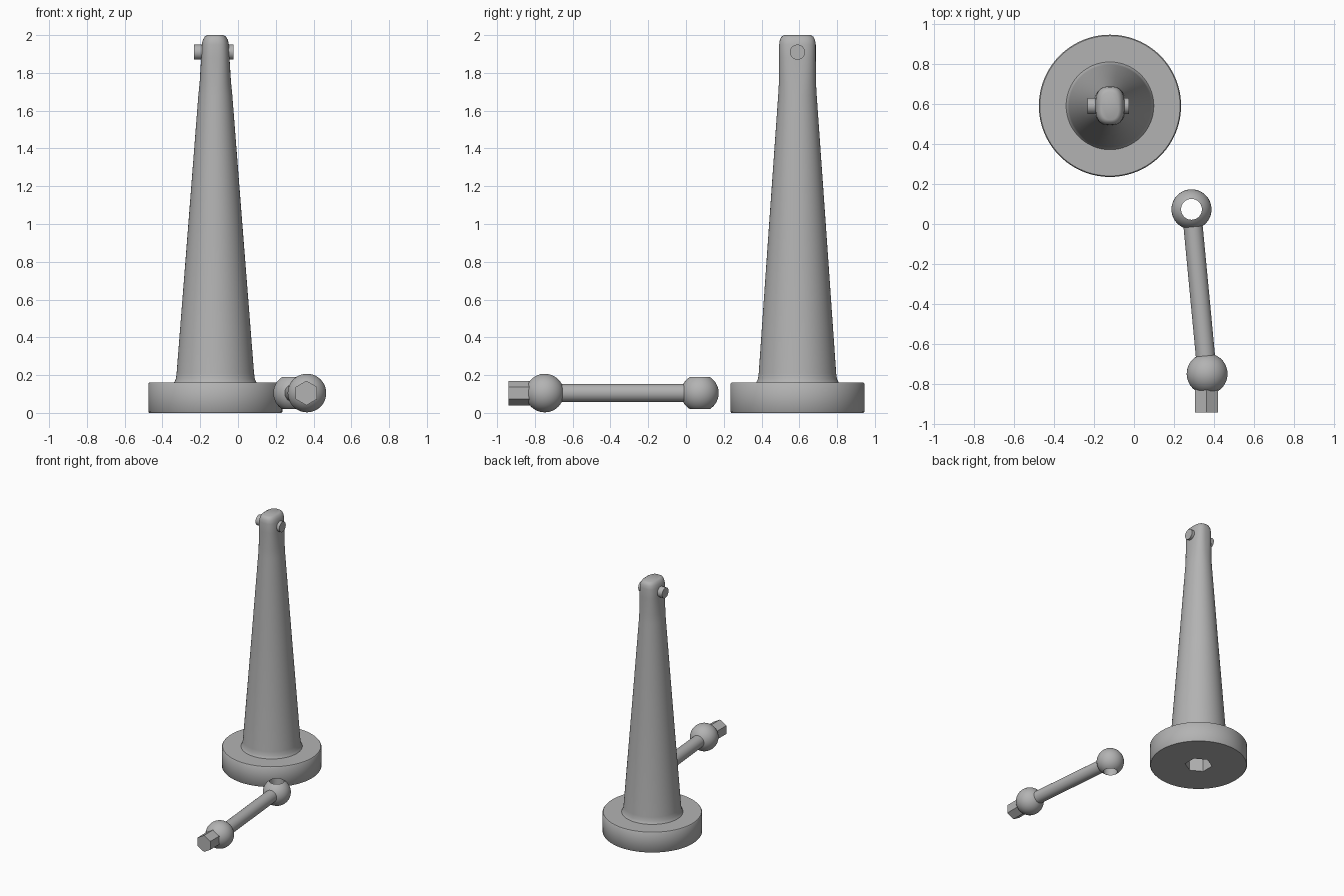
import bpy, math
from math import sin, cos, pi, radians
from mathutils import Vector

cube = bpy.data.objects.get("Cube")
if cube:
    bpy.data.objects.remove(cube, do_unlink=True)

grey = bpy.data.materials.new("plain grey")
grey.use_nodes = True
colour = (0.45, 0.45, 0.45, 1)
grey.diffuse_color = colour
grey.node_tree.nodes["Principled BSDF"].inputs["Base Color"].default_value = colour


def finish(ob, name, angle=35):
    ob.name = name
    ob.data.materials.clear()
    ob.data.materials.append(grey)
    bpy.ops.object.select_all(action="DESELECT")
    ob.select_set(True)
    bpy.context.view_layer.objects.active = ob
    if angle:
        bpy.ops.object.shade_smooth_by_angle(angle=radians(angle))
    return ob


def loft(name, rings, centre, closed=False, angle=35):
    """Skin equal-length rings of points; cap the ends, or join last to first."""
    n = len(rings[0])
    verts = [p for ring in rings for p in ring]
    faces = []
    for i in range(len(rings) if closed else len(rings) - 1):
        a, b = i * n, (i + 1) % len(rings) * n
        for j in range(n):
            k = (j + 1) % n
            faces.append((a + j, a + k, b + k, b + j))
    if not closed:
        faces.append(tuple(reversed(range(n))))
        faces.append(tuple(range(len(verts) - n, len(verts))))
    mesh = bpy.data.meshes.new(name)
    mesh.from_pydata(verts, [], faces)
    ob = bpy.data.objects.new(name, mesh)
    ob.location = centre
    bpy.context.collection.objects.link(ob)
    return finish(ob, name, angle)


def oval(z, hx, hy, power=2, n=64):
    """Superellipse ring: power 2 is round, higher is boxier."""
    def axis(c):
        return math.copysign(abs(c) ** (2 / power), c)
    return [(hx * axis(cos(2 * pi * i / n)), hy * axis(sin(2 * pi * i / n)), z)
            for i in range(n)]


def rod(name, start, end, radius, sides=32, twist=0):
    a, b = Vector(start), Vector(end)
    bpy.ops.mesh.primitive_cylinder_add(vertices=sides, radius=radius,
                                        depth=(b - a).length, location=(a + b) / 2)
    ob = bpy.context.object
    ob.rotation_mode = "QUATERNION"
    ob.rotation_quaternion = (b - a).to_track_quat("Z", "Y")
    for v in ob.data.vertices:
        x, y = v.co.x, v.co.y
        v.co.x, v.co.y = x * cos(twist) - y * sin(twist), x * sin(twist) + y * cos(twist)
    return finish(ob, name, 35 if sides > 8 else 0)


# Screw jack body: round foot with a hexagonal socket underneath
CX, CY = -0.12, 0.59
foot = loft("foot", [oval(z, r, r, n=96) for z, r in
                     [(0, 0.35), (0.006, 0.355), (0.154, 0.355), (0.16, 0.35)]],
            (CX, CY, 0), angle=50)
cutter = rod("socket_cutter", (CX, CY, -0.1), (CX, CY, 0.14), 0.1, 6)
cutter.hide_render = True
hole = foot.modifiers.new("socket", "BOOLEAN")
hole.operation, hole.object, hole.solver = "DIFFERENCE", cutter, "EXACT"
bpy.context.view_layer.objects.active = foot
bpy.ops.object.modifier_apply(modifier=hole.name)
bpy.data.objects.remove(cutter, do_unlink=True)

# Tapered column that turns into a flattened, rounded head
loft("column", [oval(*s) for s in [
    (0.155, 0.222, 0.222), (0.165, 0.216, 0.216), (0.18, 0.209, 0.209),
    (0.21, 0.205, 0.205), (1.0, 0.143, 0.15), (1.68, 0.09, 0.102, 2.1),
    (1.75, 0.083, 0.098, 2.3), (1.88, 0.075, 0.097, 2.7), (1.95, 0.072, 0.097, 2.7),
    (1.975, 0.066, 0.093, 2.7), (1.992, 0.056, 0.084, 2.7), (2.0, 0.043, 0.07, 2.7)]],
    (CX, CY, 0), angle=50)

# Cross pin through the head
rod("cross_pin", (-0.233, CY, 1.91), (-0.025, CY, 1.91), 0.04)

# Loose lever: ball with a vertical hole, shaft, solid ball, hexagonal tip
Z = 0.105
eye, ball = Vector((0.287, 0.073, Z)), Vector((0.365, -0.748, Z))
R, BORE = 0.1, 0.052
top = math.acos(BORE / R)
arc = [top * (i / 10 - 1) for i in range(21)]
loft("lever_eye", [oval(R * sin(a), R * cos(a), R * cos(a), n=48) for a in arc],
     eye, closed=True, angle=50)
along = (ball - eye).normalized()
rod("lever_shaft", eye + along * 0.075, ball, 0.048)
bpy.ops.mesh.primitive_uv_sphere_add(segments=48, ring_count=24, radius=0.102, location=ball)
finish(bpy.context.object, "lever_ball")
rod("hexagonal_tip", (0.362, -0.75, Z), (0.362, -0.94, Z), 0.065, 6)
